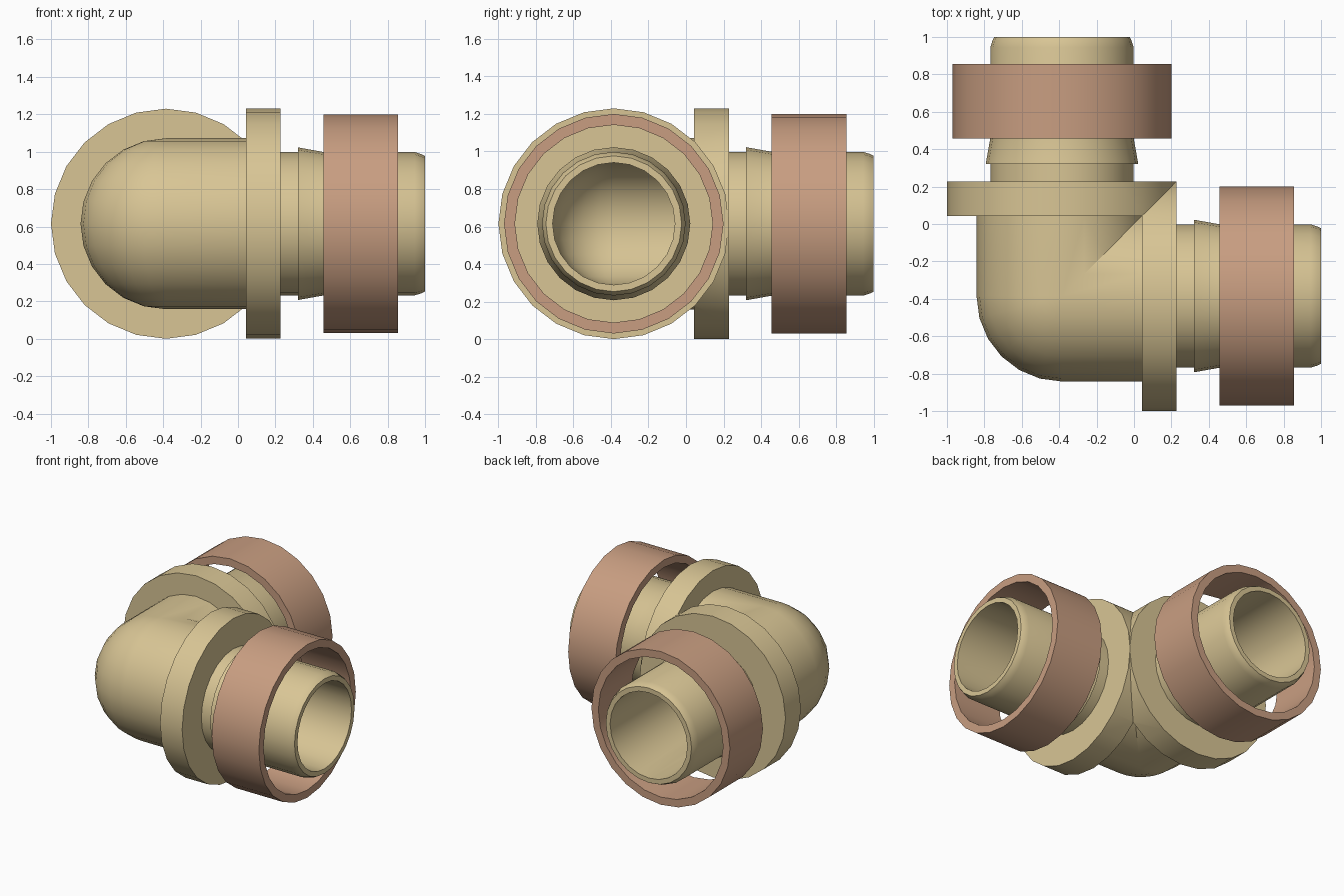
import bpy, bmesh
from math import sin, cos, pi, radians
from mathutils import Vector

if "Cube" in bpy.data.objects:
    bpy.data.objects.remove(bpy.data.objects["Cube"])

C, Z, N = -0.385, 0.615, 24      # corner of both axes, axis height, sides
BODY_R, BORE_R = 0.457, 0.326


def material(name, color):
    m = bpy.data.materials.new(name)
    m.diffuse_color = (*color, 1)
    m.use_nodes = True
    m.node_tree.nodes["Principled BSDF"].inputs["Base Color"].default_value = m.diffuse_color
    return m


def lathe(bm, profile, closed=False):
    """Revolve (x, radius) points around the x-going pipe axis."""
    rings = [[bm.verts.new((x, C + r * cos(2 * pi * i / N), Z + r * sin(2 * pi * i / N)))
              for i in range(N)] for x, r in profile]
    pairs = list(zip(rings, rings[1:] + rings[:1]))
    for a, b in pairs if closed else pairs[:-1]:
        for i in range(N):
            j = (i + 1) % N
            bm.faces.new((a[i], a[j], b[j], b[i]))


def swap_xy(bm, geom):
    """Mirror geometry across the diagonal plane x = y."""
    for v in geom:
        if isinstance(v, bmesh.types.BMVert):
            v.co.x, v.co.y = v.co.y, v.co.x


def corner(bm, r):
    """Quarter sphere that closes the outside of the bend."""
    rows = []
    for k in range(N // 2 + 1):
        lat = -pi / 2 + 2 * pi * k / N
        rows.append([bm.verts.new((C + r * cos(lat) * cos(az), C + r * cos(lat) * sin(az),
                                   Z + r * sin(lat)))
                     for az in (pi + 2 * pi * i / N for i in range(N // 4 + 1))])
    for a, b in zip(rows, rows[1:]):
        for i in range(N // 4):
            bm.faces.new((a[i], a[i + 1], b[i + 1], b[i]))


def finish(bm, name, mat):
    bmesh.ops.remove_doubles(bm, verts=bm.verts[:], dist=1e-4)
    bmesh.ops.recalc_face_normals(bm, faces=bm.faces[:])
    me = bpy.data.meshes.new(name)
    bm.to_mesh(me)
    bm.free()
    ob = bpy.data.objects.new(name, me)
    bpy.context.collection.objects.link(ob)
    me.materials.append(mat)
    bpy.ops.object.select_all(action='DESELECT')
    ob.select_set(True)
    bpy.context.view_layer.objects.active = ob
    bpy.ops.object.shade_smooth_by_angle(angle=radians(30))


tan = material("tan_plastic", (0.69, 0.56, 0.30))
copper = material("copper", (0.58, 0.34, 0.22))

# elbow body: one arm cut on the diagonal, mirrored, closed by the round corner
bm = bmesh.new()
lathe(bm, [(C, BODY_R), (0.042, BODY_R), (0.042, 0.615), (0.228, 0.615),
           (0.228, 0.383), (0.32, 0.383), (0.32, 0.408), (0.46, 0.383),
           (0.945, 0.383), (0.98, 0.372), (1.0, 0.362),
           (1.0, BORE_R), (C, BORE_R)])
bmesh.ops.bisect_plane(bm, geom=bm.verts[:] + bm.edges[:] + bm.faces[:], dist=1e-5,
                       plane_co=Vector((0, 0, 0)), plane_no=Vector((-1, 1, 0)).normalized(),
                       clear_outer=True)
copy = bmesh.ops.duplicate(bm, geom=bm.verts[:] + bm.edges[:] + bm.faces[:])
swap_xy(bm, copy["geom"])
corner(bm, BODY_R)
corner(bm, BORE_R)
finish(bm, "elbow_body", tan)

# loose clamp rings around both arms
for name, swapped in (("side_clamp_ring", False), ("back_clamp_ring", True)):
    bm = bmesh.new()
    lathe(bm, [(0.457, 0.585), (0.855, 0.585), (0.855, 0.527), (0.457, 0.527)], closed=True)
    if swapped:
        swap_xy(bm, bm.verts[:])
    finish(bm, name, copper)
